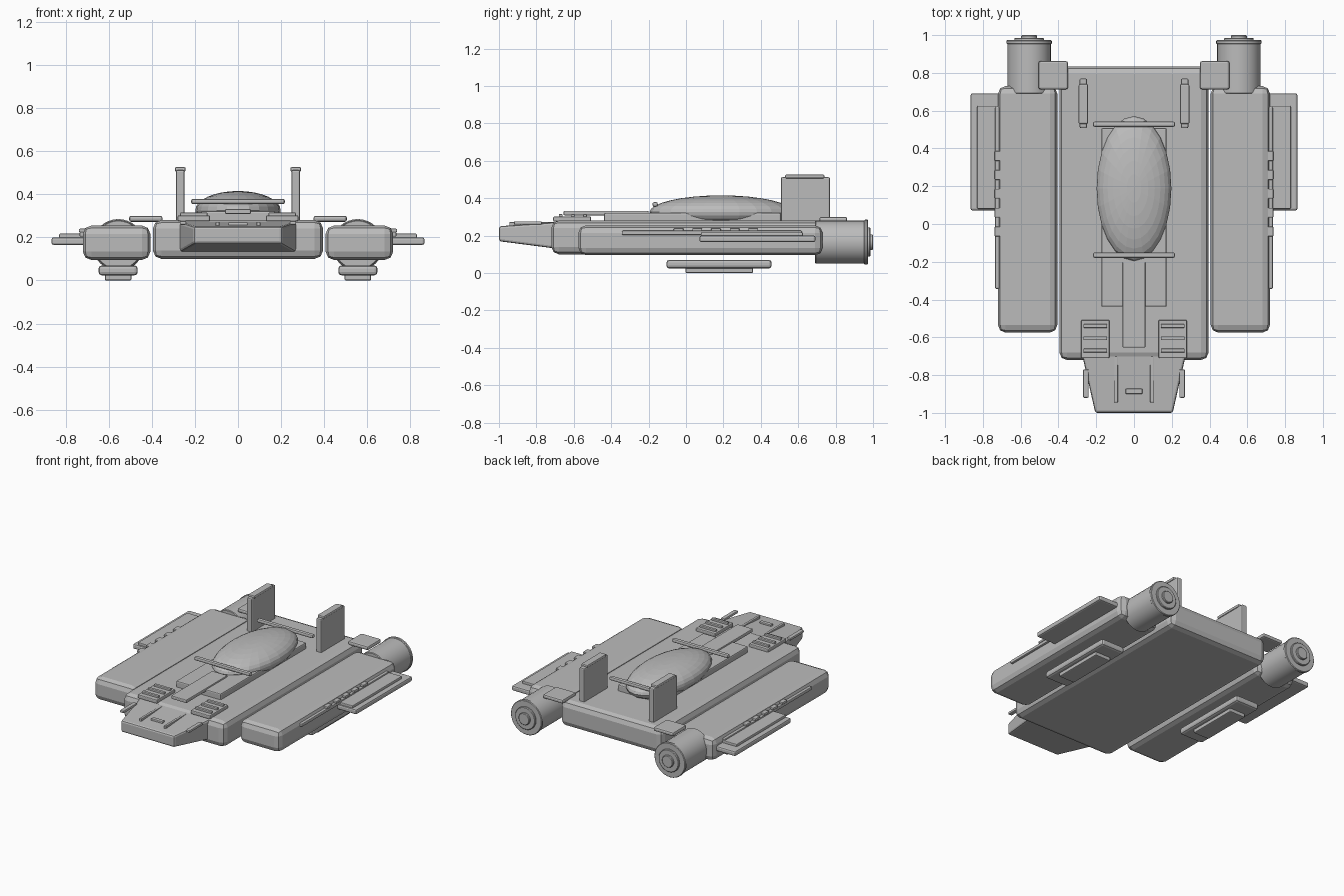
import bpy, bmesh, math
from mathutils import Matrix, Vector

cube = bpy.data.objects.get("Cube")
if cube:
    bpy.data.objects.remove(cube, do_unlink=True)

grey = bpy.data.materials.new("hull grey")
grey.use_nodes = True
colour = (0.5, 0.5, 0.5, 1)
grey.diffuse_color = colour
grey.node_tree.nodes["Principled BSDF"].inputs["Base Color"].default_value = colour


def finish(name, bm, bevel=0, segments=2):
    bmesh.ops.recalc_face_normals(bm, faces=bm.faces)
    mesh = bpy.data.meshes.new(name)
    bm.to_mesh(mesh)
    bm.free()
    mesh.materials.append(grey)
    obj = bpy.data.objects.new(name, mesh)
    bpy.context.collection.objects.link(obj)
    if bevel:
        mod = obj.modifiers.new("rounded edges", 'BEVEL')
        mod.width = bevel
        mod.segments = segments
        mod.limit_method = 'ANGLE'
    return obj


def smooth(obj):
    bpy.ops.object.select_all(action='DESELECT')
    obj.select_set(True)
    bpy.context.view_layer.objects.active = obj
    bpy.ops.object.shade_smooth_by_angle(angle=math.radians(35))


def box(name, x, y, z, bevel=0.006, segments=2):
    """Box from (low, high) ranges on each axis."""
    bm = bmesh.new()
    bmesh.ops.create_cube(bm, size=1)
    for v in bm.verts:
        v.co = Vector([r[0] if c < 0 else r[1] for r, c in zip((x, y, z), v.co)])
    return finish(name, bm, bevel, segments)


def pair(name, x, y, z, bevel=0.006, segments=2):
    """The same box on both sides."""
    box("left_" + name, x, y, z, bevel, segments)
    box("right_" + name, (-x[1], -x[0]), y, z, bevel, segments)


def cylinder(name, centre, radius, y, bevel=0.004):
    """Cylinder lying along y."""
    bm = bmesh.new()
    place = Matrix.Translation((centre[0], sum(y) / 2, centre[1])) @ Matrix.Rotation(math.pi / 2, 4, 'X')
    bmesh.ops.create_cone(bm, cap_ends=True, segments=32, radius1=radius, radius2=radius,
                          depth=y[1] - y[0], matrix=place)
    smooth(finish(name, bm, bevel, 1))


# Main hull and side pods
box("main_hull", (-0.395, 0.395), (-0.72, 0.835), (0.1, 0.28), 0.04)
pair("side_pod", (0.406, 0.72), (-0.575, 0.73), (0.095, 0.255), 0.04)

# Tapered nose
bm = bmesh.new()
bmesh.ops.create_cube(bm, size=1)
for v in bm.verts:
    front, top = v.co.y < 0, v.co.z > 0
    half = 0.205 if front else 0.275
    z = (0.25 if top else 0.17) if front else (0.272 if top else 0.13)
    v.co = (math.copysign(half, v.co.x), -1 if front else -0.69, z)
finish("nose", bm, 0.012)

# Nose trim
pair("nose_rail", (0.086, 0.104), (-0.945, -0.7), (0.25, 0.272), 0.004)
pair("nose_side_fin", (0.24, 0.27), (-0.92, -0.77), (0.258, 0.276), 0.006)
box("nose_handle", (-0.045, 0.045), (-0.9, -0.872), (0.25, 0.27), 0.005)

# Vents on the front deck
pair("vent_base", (0.13, 0.28), (-0.71, -0.508), (0.275, 0.302))
for i in range(3):
    y = -0.54 - 0.065 * i
    pair(f"vent_slat_{i + 1}", (0.142, 0.268), (y - 0.01, y + 0.01), (0.298, 0.315), 0.004)

# Raised deck and canopy
box("canopy_deck", (-0.173, 0.173), (-0.438, 0.508), (0.27, 0.322), 0.008)
box("spine_strip", (-0.06, 0.06), (-0.655, -0.2), (0.308, 0.332), 0.006)
bm = bmesh.new()
bmesh.ops.create_uvsphere(bm, u_segments=24, v_segments=16, radius=1,
                          matrix=Matrix.Translation((0, 0.188, 0.325)) @ Matrix.Diagonal((0.198, 0.383, 0.09, 1)))
finish("canopy", bm)
for name, y in (("front", -0.165), ("rear", 0.528)):
    box(name + "_canopy_bar", (-0.217, 0.217), (y - 0.014, y + 0.014), (0.354, 0.379), 0.009)

# Upright tail fins with caps
pair("tail_fin", (0.248, 0.288), (0.507, 0.77), (0.26, 0.512), 0.008)
pair("tail_fin_cap", (0.243, 0.293), (0.53, 0.74), (0.505, 0.526), 0.007)

# Bridges between hull and engines
pair("engine_bridge", (0.35, 0.505), (0.713, 0.862), (0.272, 0.3), 0.01)

# Side wings with their strips and studs
pair("wing", (0.7, 0.865), (0.072, 0.692), (0.165, 0.2), 0.01)
pair("wing_plate", (0.7, 0.83), (0.08, 0.625), (0.195, 0.217), 0.005)
pair("pod_strip", (0.7, 0.735), (-0.343, 0.62), (0.203, 0.226), 0.006)
for i in range(5):
    y = -0.04 + 0.1 * i
    pair(f"stud_{i + 1}", (0.7, 0.738), (y - 0.026, y + 0.026), (0.224, 0.24), 0.005)

# Landing skids
pair("skid", (0.465, 0.647), (-0.105, 0.458), (0.024, 0.07), 0.015)
pair("skid_pad", (0.495, 0.617), (-0.003, 0.358), (0, 0.028), 0.006)

# Engines with flange, nozzle and core
for side, sign in (("left", 1), ("right", -1)):
    centre = (0.555 * sign, 0.165)
    cylinder(side + "_engine", centre, 0.115, (0.69, 0.965))
    cylinder(side + "_engine_flange", centre, 0.12, (0.952, 0.973))
    cylinder(side + "_engine_nozzle", centre, 0.078, (0.96, 0.986))
    cylinder(side + "_engine_core", centre, 0.042, (0.97, 1.0))
